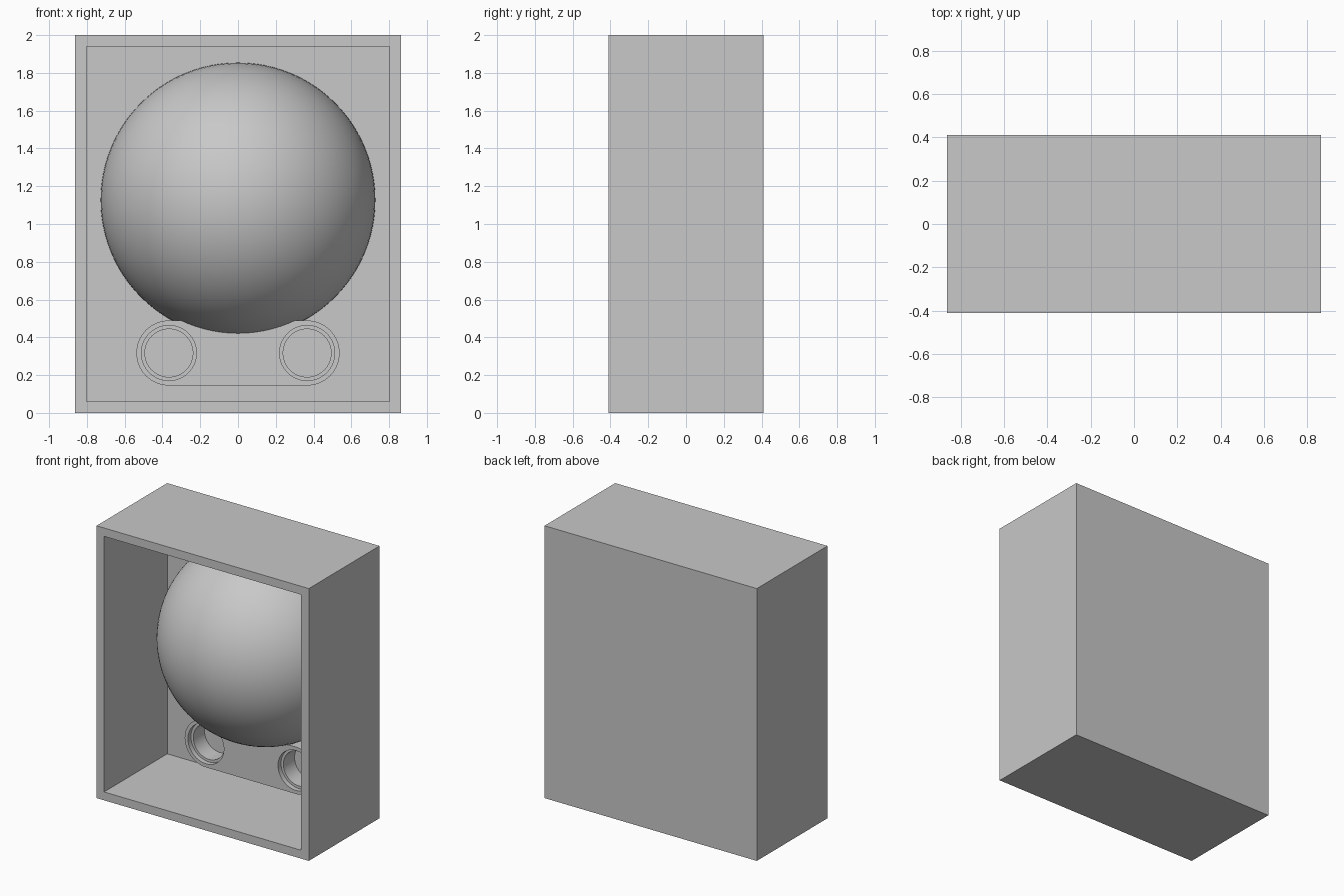
import bpy, bmesh, math
from mathutils import Matrix, Vector

if "Cube" in bpy.data.objects:
    bpy.data.objects.remove(bpy.data.objects["Cube"], do_unlink=True)

W, D, H = 1.725, 0.82, 2.0        # case size
WALL = 0.087                      # case wall thickness
BACK = D / 2 - WALL               # y of the inner back wall
PLATE_FRONT = 0.15                # y of the socket block's face
SOCKET_X, SOCKET_Z = 0.366, 0.317

grey = bpy.data.materials.new("plain grey")
grey.use_nodes = True
colour = (0.58, 0.58, 0.58, 1)
grey.diffuse_color = colour
grey.node_tree.nodes["Principled BSDF"].inputs["Base Color"].default_value = colour


def add_object(name, bm):
    bmesh.ops.recalc_face_normals(bm, faces=bm.faces)
    mesh = bpy.data.meshes.new(name)
    bm.to_mesh(mesh)
    bm.free()
    mesh.materials.append(grey)
    obj = bpy.data.objects.new(name, mesh)
    bpy.context.collection.objects.link(obj)
    return obj


def activate(obj):
    bpy.ops.object.select_all(action='DESELECT')
    obj.select_set(True)
    bpy.context.view_layer.objects.active = obj


def smooth(obj):
    activate(obj)
    bpy.ops.object.shade_smooth_by_angle(angle=math.radians(35))


def cylinder_y(name, radius, y0, y1, x, z):
    bm = bmesh.new()
    place = Matrix.Translation((x, (y0 + y1) / 2, z)) @ Matrix.Rotation(math.pi / 2, 4, 'X')
    bmesh.ops.create_cone(bm, cap_ends=True, segments=64, radius1=radius,
                          radius2=radius, depth=y1 - y0, matrix=place)
    return add_object(name, bm)


# Open-fronted case: inset the front face and push it back
bm = bmesh.new()
bmesh.ops.create_cube(bm, size=1, matrix=Matrix.Translation((0, 0, H / 2))
                      @ Matrix.Diagonal((W, D, H, 1)))
front = min(bm.faces, key=lambda f: f.calc_center_median().y)
bmesh.ops.inset_region(bm, faces=[front], thickness=WALL)
pushed = bmesh.ops.extrude_discrete_faces(bm, faces=[front])["faces"][0]
bmesh.ops.translate(bm, verts=pushed.verts, vec=(0, D - WALL, 0))
add_object("case", bm)

# Half-sphere dome on the back wall
bm = bmesh.new()
bmesh.ops.create_uvsphere(bm, u_segments=96, v_segments=48, radius=0.727,
                          matrix=Matrix.Rotation(math.pi / 2, 4, 'X'))
bmesh.ops.bisect_plane(bm, geom=bm.verts[:] + bm.edges[:] + bm.faces[:],
                       plane_co=(0, 0, 0), plane_no=(0, 1, 0), clear_outer=True)
bmesh.ops.translate(bm, verts=bm.verts, vec=(0, BACK, 1.127))
smooth(add_object("dome", bm))

# Round-ended block below the dome
bm = bmesh.new()
outline = []
for side in (1, -1):
    for i in range(33):
        a = math.pi * i / 32 - side * math.pi / 2
        offset = Vector((math.cos(a), 0, math.sin(a))) * 0.172
        outline.append(bm.verts.new(offset + Vector((side * SOCKET_X, PLATE_FRONT, SOCKET_Z))))
face = bm.faces.new(outline)
cap = bmesh.ops.extrude_face_region(bm, geom=[face])["geom"]
bmesh.ops.translate(bm, verts=[v for v in cap if isinstance(v, bmesh.types.BMVert)],
                    vec=(0, BACK - PLATE_FRONT, 0))
block = add_object("socket_block", bm)

# Two stepped round sockets cut into the block
for side in (-1, 1):
    for radius, depth in ((0.146, 0.035), (0.127, 0.165)):
        cutter = cylinder_y("socket_cutter", radius, PLATE_FRONT - 0.05,
                            PLATE_FRONT + depth, side * SOCKET_X, SOCKET_Z)
        cutter.hide_render = True
        cut = block.modifiers.new("socket", 'BOOLEAN')
        cut.operation, cut.solver, cut.object = 'DIFFERENCE', 'EXACT', cutter
        activate(block)
        bpy.ops.object.modifier_apply(modifier=cut.name)
        bpy.data.objects.remove(cutter, do_unlink=True)
smooth(block)
